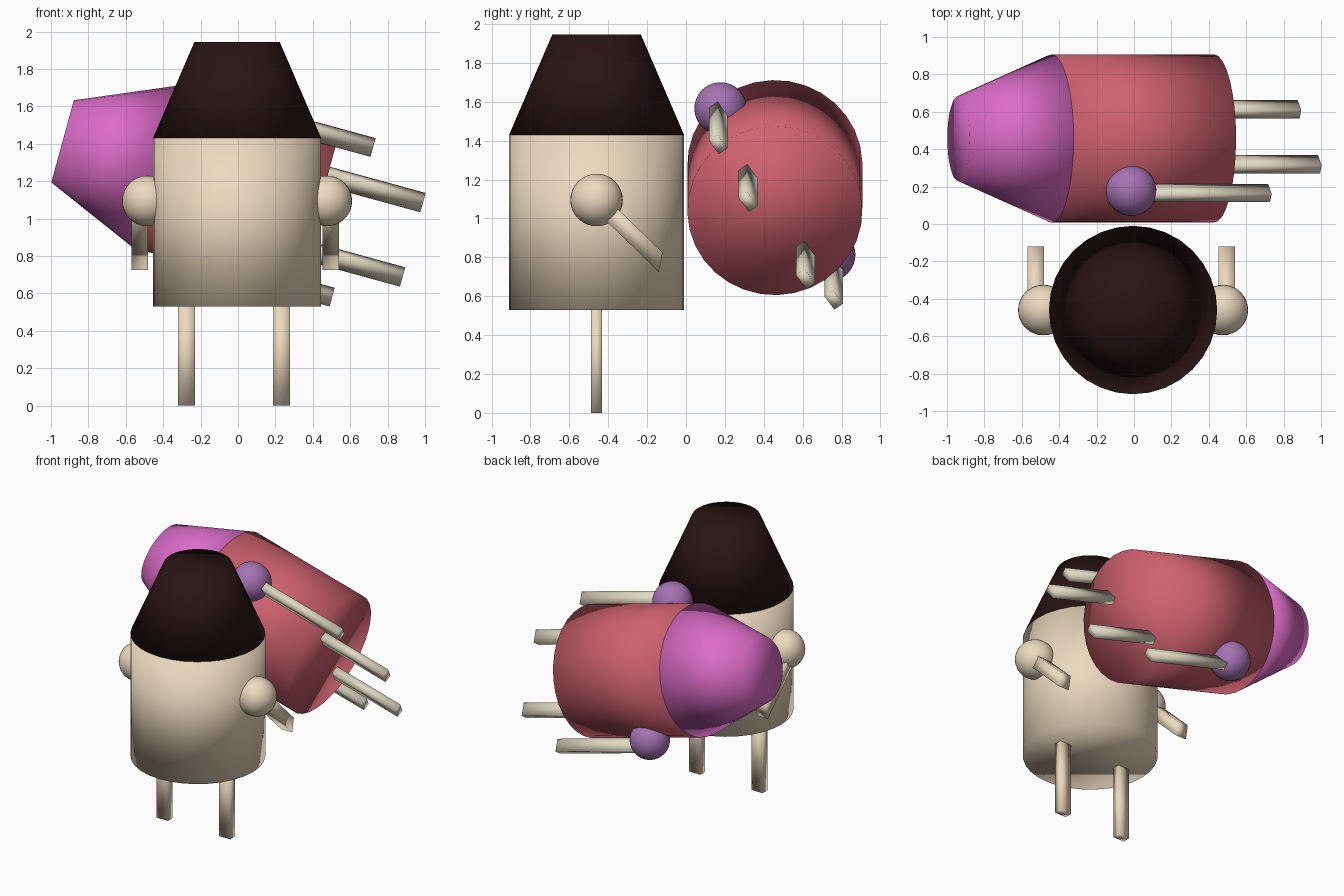
import bpy, bmesh
from mathutils import Matrix, Vector

if "Cube" in bpy.data.objects:
    bpy.data.objects.remove(bpy.data.objects["Cube"])


def material(name, rgb):
    m = bpy.data.materials.new(name)
    m.diffuse_color = (*rgb, 1)
    m.use_nodes = True
    m.node_tree.nodes["Principled BSDF"].inputs["Base Color"].default_value = m.diffuse_color
    return m


def add_object(name, bm, frame, mat):
    bmesh.ops.recalc_face_normals(bm, faces=bm.faces)
    for f in bm.faces:
        f.smooth = True
    me = bpy.data.meshes.new(name)
    bm.to_mesh(me)
    bm.free()
    ob = bpy.data.objects.new(name, me)
    ob.matrix_world = frame
    me.materials.append(mat)
    bpy.context.collection.objects.link(ob)


def cone(name, frame, mat, r1, r2, z0, z1):
    bm = bmesh.new()
    bmesh.ops.create_cone(bm, cap_ends=True, segments=32, radius1=r1, radius2=r2,
                          depth=z1 - z0, matrix=Matrix.Translation((0, 0, (z0 + z1) / 2)))
    add_object(name, bm, frame, mat)


def ball(name, frame, mat, center, r):
    bm = bmesh.new()
    bmesh.ops.create_uvsphere(bm, u_segments=32, v_segments=16, radius=r,
                              matrix=Matrix.Translation(center))
    add_object(name, bm, frame, mat)


def bar(name, frame, mat, start, end, width, side):
    # Four-sided rod: width along x, the other cross-section edge along "side"
    bm = bmesh.new()
    bmesh.ops.create_cube(bm, size=1)
    start, end, side = Vector(start), Vector(end), Vector(side)
    for v in bm.verts:
        x, y, z = v.co
        v.co = start.lerp(end, z + 0.5) + Vector((x * width, 0, 0)) + side * y
    add_object(name, bm, frame, mat)


def figure(prefix, frame, colors, arm_end, arm_side):
    body, head, shoulder, limb = colors
    cone(prefix + "_body", frame, body, 0.45, 0.45, 0.53, 1.43)
    cone(prefix + "_head", frame, head, 0.45, 0.228, 1.43, 1.945)
    for side, s, leg_x, arm_x in (("left", -1, -0.27, -0.52), ("right", 1, 0.237, 0.5)):
        # Leg
        bar(f"{prefix}_{side}_leg", frame, limb, (leg_x, 0, 0.54), (leg_x, 0, 0),
            0.092, (0, 0.055, 0))
        # Shoulder and arm
        ball(f"{prefix}_{side}_shoulder", frame, shoulder, (0.48 * s, 0, 1.095), 0.135)
        bar(f"{prefix}_{side}_arm", frame, limb, (arm_x, 0, 1.095), (arm_x, *arm_end),
            0.088, arm_side)


tan = material("tan", (0.84, 0.70, 0.52))
dark = material("dark_brown", (0.022, 0.007, 0.007))
red = material("red", (0.62, 0.12, 0.16))
magenta = material("magenta", (0.72, 0.15, 0.58))
purple = material("purple", (0.38, 0.17, 0.45))
cream = material("cream", (0.74, 0.69, 0.54))

# Standing figure in front
figure("standing", Matrix.Translation((-0.005, -0.46, 0)), (tan, dark, tan, tan),
       (0.33, 0.775), (0, 0.02, 0.10))

# Reclining figure behind: tipped over sideways and rolled about its own axis
up = Vector((-0.9645, 0, 0.264)).normalized()
ex = (Vector((0, -0.58, 0)) + 0.81 * Vector((0.264, 0, 0.9645))).normalized()
ey = up.cross(ex)
frame = Matrix((ex, ey, up)).transposed().to_4x4()
frame.translation = (0.938, 0.457, 0.90)
figure("reclining", frame, (red, magenta, purple, cream), (0, 0.335), (0, 0.055, 0))
